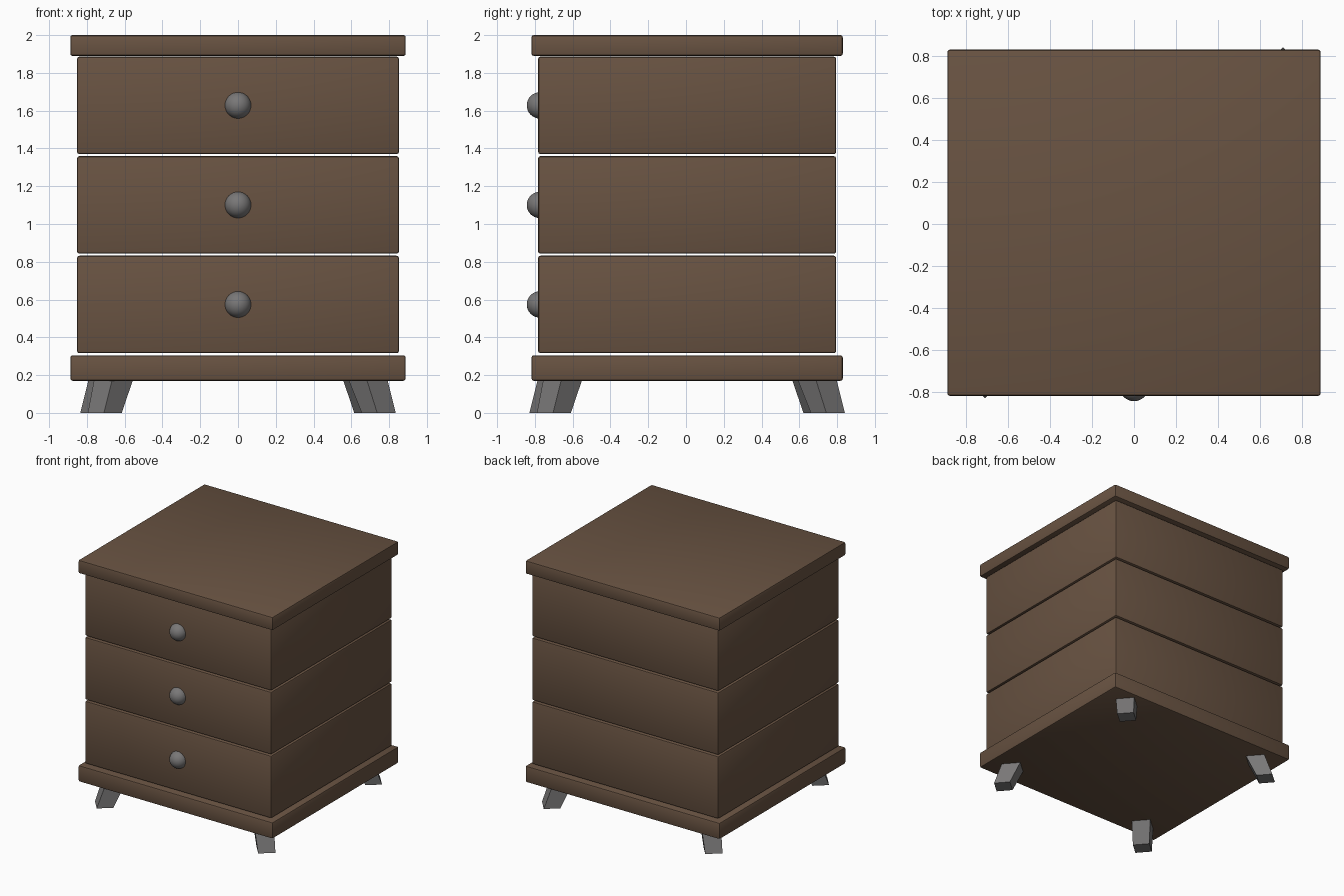
import bpy, bmesh, math
from mathutils import Matrix, Vector

if "Cube" in bpy.data.objects:
    bpy.data.objects.remove(bpy.data.objects["Cube"])


def material(name, rgb):
    m = bpy.data.materials.new(name)
    m.diffuse_color = (*rgb, 1)
    m.use_nodes = True
    m.node_tree.nodes["Principled BSDF"].inputs["Base Color"].default_value = m.diffuse_color
    return m


wood = material("brown wood", (0.14, 0.086, 0.054))
metal = material("grey metal", (0.19, 0.185, 0.185))


def add_object(name, bm, mat):
    bmesh.ops.recalc_face_normals(bm, faces=bm.faces)
    me = bpy.data.meshes.new(name)
    bm.to_mesh(me)
    bm.free()
    me.materials.append(mat)
    ob = bpy.data.objects.new(name, me)
    bpy.context.collection.objects.link(ob)
    bpy.ops.object.select_all(action='DESELECT')
    ob.select_set(True)
    bpy.context.view_layer.objects.active = ob
    bpy.ops.object.shade_smooth_by_angle(angle=math.radians(35))
    return ob


def board(name, x, y0, y1, z0, z1):
    """Box with softly rounded edges."""
    bm = bmesh.new()
    bmesh.ops.create_cube(bm, size=1)
    bmesh.ops.scale(bm, vec=(2 * x, y1 - y0, z1 - z0), verts=bm.verts)
    bmesh.ops.translate(bm, vec=(0, (y0 + y1) / 2, (z0 + z1) / 2), verts=bm.verts)
    bmesh.ops.bevel(bm, geom=bm.edges[:], offset=0.012, segments=2,
                    profile=0.5, affect='EDGES')
    return add_object(name, bm, wood)


# Top and base slabs
board("top_slab", 0.888, -0.818, 0.83, 1.89, 2.0)
board("base_slab", 0.888, -0.818, 0.83, 0.17, 0.305)

# Drawers with round knobs
for i, zc in enumerate((0.574, 1.101, 1.628)):
    board(f"drawer_{i + 1}", 0.852, -0.783, 0.795, zc - 0.258, zc + 0.258)
    bm = bmesh.new()
    bmesh.ops.create_uvsphere(bm, u_segments=32, v_segments=16, radius=0.07,
                              matrix=Matrix.Translation((0, -0.773, zc)))
    add_object(f"knob_{i + 1}", bm, metal)


def leg_ring(a, b, depth, z):
    """Rectangle from the outer edge a-b, extended inwards by depth."""
    a, b = Vector(a), Vector(b)
    t = (a - b).normalized()
    n = Vector((-t.y, t.x)) * depth
    return [(*p, z) for p in (b, a, a + n, b + n)]


# Splayed, tapered legs, repeated by quarter turns
for i, name in enumerate(("front_right", "back_right", "back_left", "front_left")):
    bm = bmesh.new()
    foot = [bm.verts.new(p) for p in leg_ring((0.835, -0.71), (0.737, -0.795), 0.125, 0)]
    head = [bm.verts.new(p) for p in leg_ring((0.79, -0.665), (0.68, -0.761), 0.147, 0.18)]
    bm.faces.new(foot)
    bm.faces.new(head)
    for k in range(4):
        j = (k + 1) % 4
        bm.faces.new((foot[k], foot[j], head[j], head[k]))
    turn = Matrix.Translation((0, 0.006, 0)) @ Matrix.Rotation(i * math.pi / 2, 4, 'Z')
    bmesh.ops.transform(bm, matrix=turn, verts=bm.verts)
    add_object(f"{name}_leg", bm, metal)
